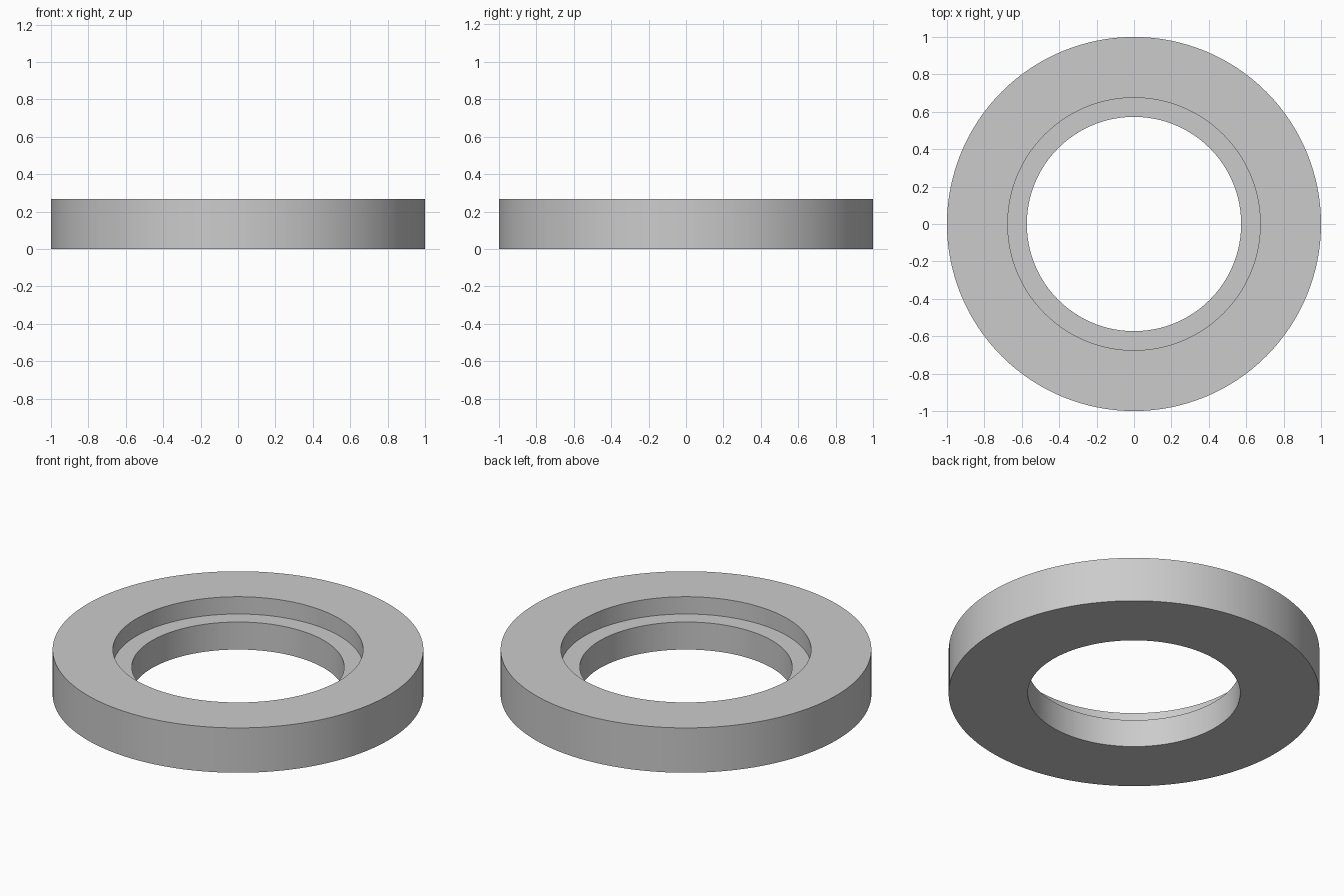
import bpy, bmesh, math

if "Cube" in bpy.data.objects:
    bpy.data.objects.remove(bpy.data.objects["Cube"])

SEGMENTS = 128
# Stepped cross-section (radius, height): outer wall, top, recess, ledge, bore
PROFILE = [(1.0, 0.0), (1.0, 0.267), (0.675, 0.267),
           (0.675, 0.164), (0.573, 0.164), (0.573, 0.0)]

grey = bpy.data.materials.new("plain grey")
grey.diffuse_color = (0.6, 0.6, 0.6, 1.0)
grey.use_nodes = True
grey.node_tree.nodes["Principled BSDF"].inputs["Base Color"].default_value = grey.diffuse_color

# Revolve the closed cross-section around z
bm = bmesh.new()
rings = []
for i in range(SEGMENTS):
    a = 2 * math.pi * i / SEGMENTS
    rings.append([bm.verts.new((r * math.cos(a), r * math.sin(a), z)) for r, z in PROFILE])
n = len(PROFILE)
for i in range(SEGMENTS):
    here, there = rings[i], rings[(i + 1) % SEGMENTS]
    for j in range(n):
        k = (j + 1) % n
        bm.faces.new((here[j], there[j], there[k], here[k]))
bmesh.ops.recalc_face_normals(bm, faces=bm.faces)

mesh = bpy.data.meshes.new("stepped_ring")
bm.to_mesh(mesh)
bm.free()
mesh.materials.append(grey)
ring = bpy.data.objects.new("stepped_ring", mesh)
bpy.context.collection.objects.link(ring)

# Smooth round walls, sharp rims
bpy.context.view_layer.objects.active = ring
ring.select_set(True)
bpy.ops.object.shade_smooth_by_angle(angle=math.radians(30))
